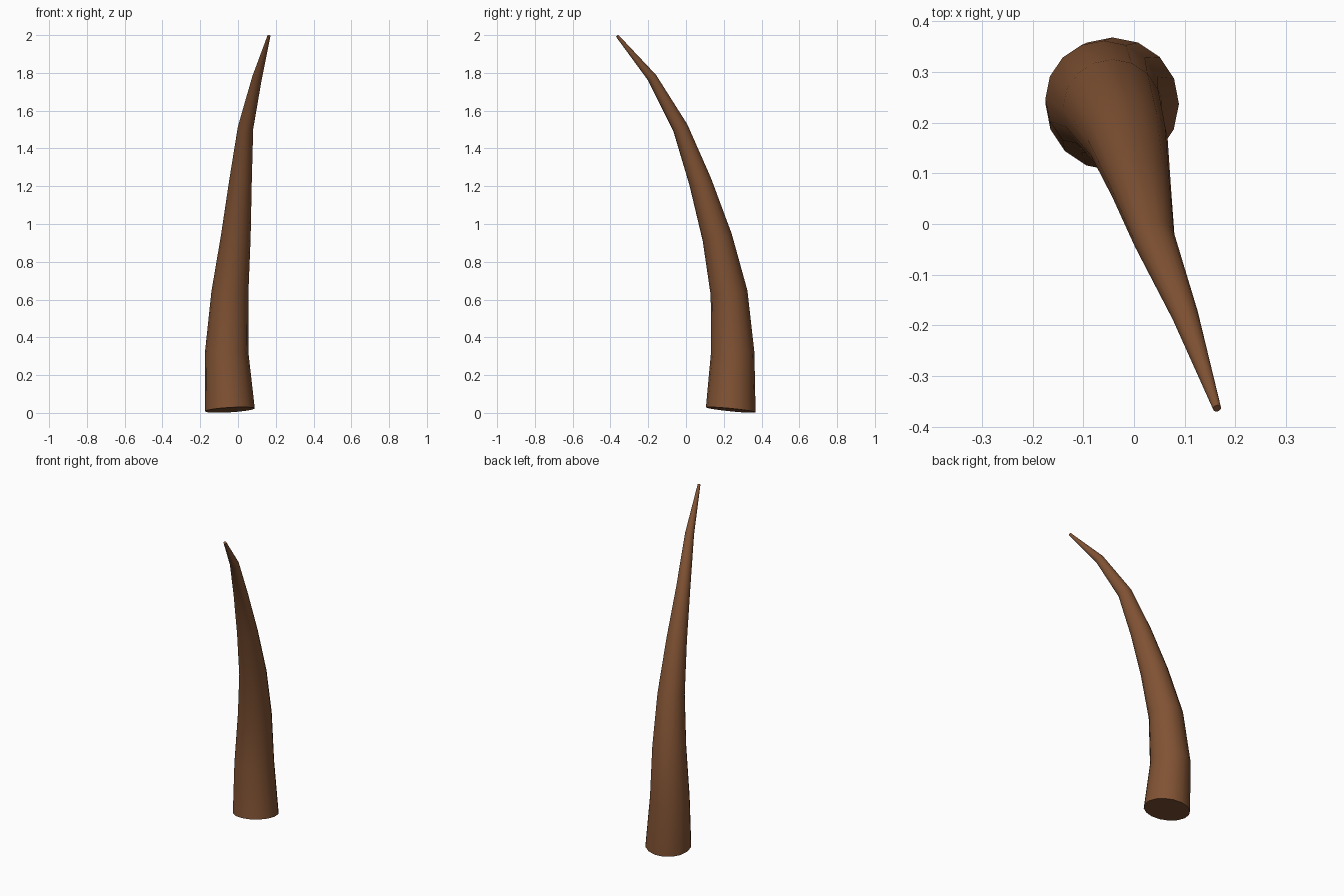
import bpy, bmesh, math
from mathutils import Vector

if "Cube" in bpy.data.objects:
    bpy.data.objects.remove(bpy.data.objects["Cube"])

SIDES = 16
# Centre line and radius of each ring, base to tip
rings = [
    (-0.043, 0.237, 0.016, 0.132),
    (-0.060, 0.247, 0.320, 0.115),
    (-0.043, 0.228, 0.635, 0.098),
    (-0.012, 0.165, 0.930, 0.079),
    (0.013, 0.075, 1.225, 0.060),
    (0.040, -0.030, 1.510, 0.041),
    (0.101, -0.180, 1.775, 0.026),
    (0.164, -0.364, 1.996, 0.008),
]
pts = [Vector(r[:3]) for r in rings]


def tangent(i):
    if i == 0:
        return Vector((-0.06, 0.10, 1)).normalized()
    if i == len(pts) - 1:
        return (pts[i] - pts[i - 1]).normalized()
    return ((pts[i] - pts[i - 1]).normalized() + (pts[i + 1] - pts[i]).normalized()).normalized()


# Curved horn: rings perpendicular to the centre line, bridged and capped
bm = bmesh.new()
loops = []
for i, (p, r) in enumerate(zip(pts, rings)):
    t = tangent(i)
    u = Vector((0, 1, 0)).cross(t).normalized()
    v = t.cross(u)
    loops.append([bm.verts.new(p + r[3] * (u * math.cos(a) + v * math.sin(a)))
                  for a in (2 * math.pi * k / SIDES for k in range(SIDES))])
for a, b in zip(loops, loops[1:]):
    for k in range(SIDES):
        n = (k + 1) % SIDES
        bm.faces.new((a[k], a[n], b[n], b[k]))
bm.faces.new(loops[0][::-1])
bm.faces.new(loops[-1])
bmesh.ops.recalc_face_normals(bm, faces=bm.faces)

mesh = bpy.data.meshes.new("curved_horn")
bm.to_mesh(mesh)
bm.free()
horn = bpy.data.objects.new("curved_horn", mesh)
bpy.context.collection.objects.link(horn)

# Single brown colour
mat = bpy.data.materials.new("horn brown")
mat.diffuse_color = (0.22, 0.086, 0.034, 1)
mat.use_nodes = True
mat.node_tree.nodes["Principled BSDF"].inputs["Base Color"].default_value = mat.diffuse_color
mesh.materials.append(mat)

# Smooth sides, sharp end rims
bpy.context.view_layer.objects.active = horn
horn.select_set(True)
bpy.ops.object.shade_smooth_by_angle(angle=math.radians(40))
